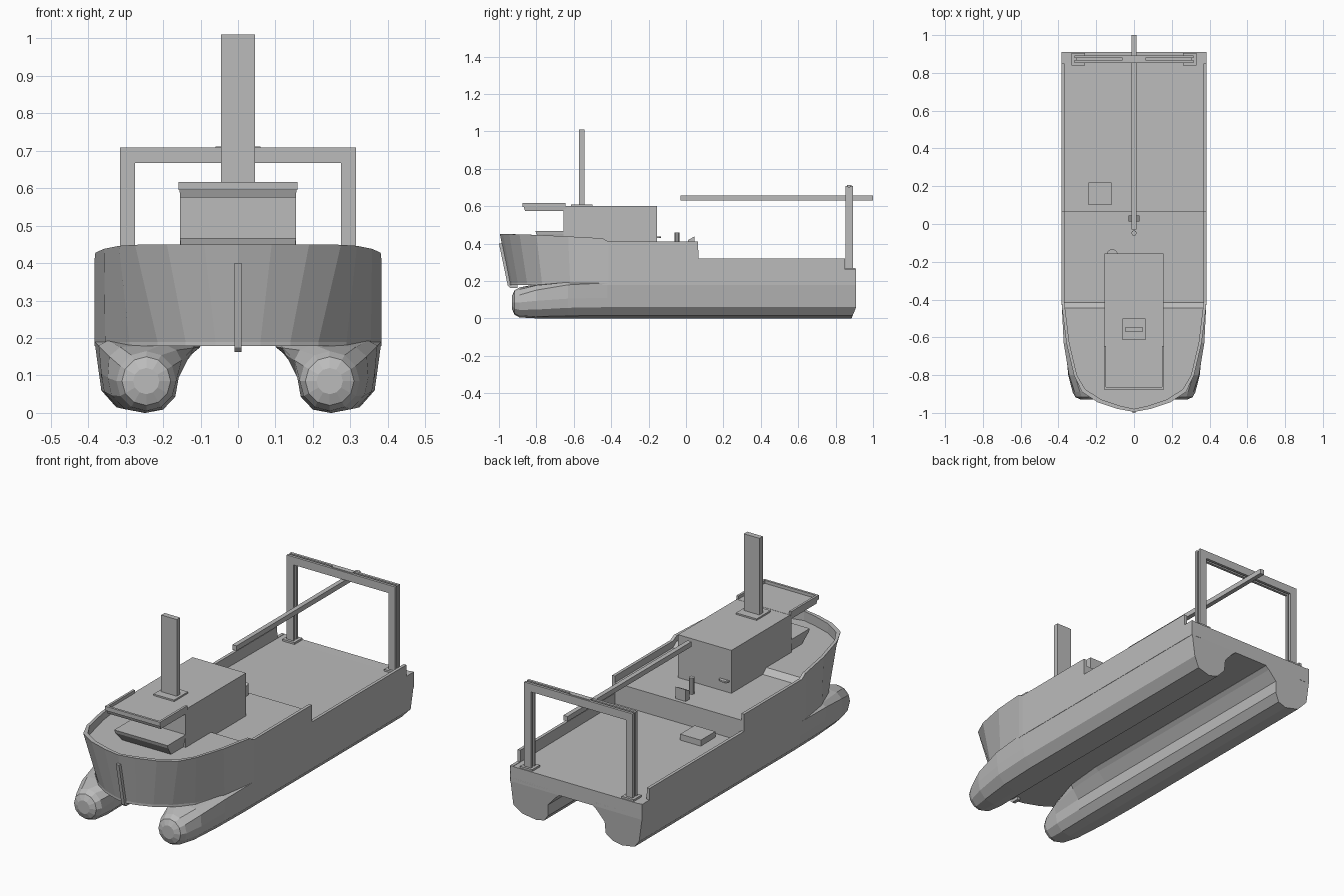
import bpy, bmesh, math

if "Cube" in bpy.data.objects:
    bpy.data.objects.remove(bpy.data.objects["Cube"])

grey = bpy.data.materials.new("plain_grey")
grey.diffuse_color = (0.5, 0.5, 0.5, 1)
grey.use_nodes = True
grey.node_tree.nodes["Principled BSDF"].inputs["Base Color"].default_value = grey.diffuse_color


def finish(name, bm):
    bmesh.ops.remove_doubles(bm, verts=bm.verts, dist=0.0002)
    bmesh.ops.dissolve_degenerate(bm, edges=bm.edges, dist=0.0001)
    bmesh.ops.recalc_face_normals(bm, faces=bm.faces)
    me = bpy.data.meshes.new(name)
    bm.to_mesh(me)
    bm.free()
    me.materials.append(grey)
    ob = bpy.data.objects.new(name, me)
    bpy.context.collection.objects.link(ob)
    return ob


def loft(name, rings):
    """Skin closed rings of equal point count and cap both ends."""
    bm = bmesh.new()
    vs = [[bm.verts.new(p) for p in r] for r in rings]
    n = len(rings[0])
    for a, b in zip(vs, vs[1:]):
        for i in range(n):
            j = (i + 1) % n
            bm.faces.new((a[i], a[j], b[j], b[i]))
    bm.faces.new(vs[0])
    bm.faces.new(vs[-1][::-1])
    return finish(name, bm)


def box(name, x0, x1, y0, y1, z0, z1):
    ring = [(x0, y0), (x1, y0), (x1, y1), (x0, y1)]
    return loft(name, [[(x, y, z) for x, y in ring] for z in (z0, z1)])


def side_profile(name, pts, hw):
    """Extrude a y-z outline across x."""
    return loft(name, [[(x, y, z) for y, z in pts] for x in (-hw, hw)])


def mirror_x(ob):
    m = ob.modifiers.new("mirror", 'MIRROR')
    m.use_axis = (True, False, False)


# Upper hull with bulwarks and stepped decks: y top, x top, z top, y low, x low, deck z
stations = [
    (.91, .383, .26, .91, .383, .258),
    (.85, .383, .26, .85, .383, .258),
    (.849, .383, .32, .849, .383, .258),
    (.066, .383, .32, .066, .383, .265),
    (.065, .383, .41, .065, .383, .375),
    (-.415, .383, .41, -.415, .383, .375),
    (-.445, .381, .428, -.445, .381, .40),
    (-.63, .358, .438, -.62, .355, .40),
    (-.80, .318, .446, -.77, .29, .40),
    (-.89, .275, .449, -.85, .215, .40),
    (-.945, .19, .45, -.90, .14, .40),
    (-.978, .09, .45, -.93, .06, .40),
    (-.995, .0, .45, -.942, .0, .40),
]
rings = []
for yt, xt, zt, yb, xb, zd in stations:
    t = 0.016
    xi = max(xt - t, 0)
    yi = yt + (t if yt < -.85 else 0)
    half = [(xb, yb, .178), (xb, yb, .19), (xt, yt, zt), (xi, yi, zt), (xi, yi, zd)]
    rings.append(half + [(-x, y, z) for x, y, z in half[::-1]])
loft("upper_hull", rings)

# Twin lower hulls, round at the nose
section = [(.36, .2), (.383, .19), (.372, .11), (.365, .06), (.325, .015), (.25, 0),
           (.2, .012), (.168, .05), (.165, .11), (.12, .16), (.10, .176), (.11, .2)]
rings = []
for y, r, k in [(-.93, .035, 0), (-.917, .065, 0), (-.89, .08, 0), (-.80, .09, .35),
                (-.63, .09, .82), (-.42, .08, 1), (.91, .08, 1)]:
    ring = []
    for i, (sx, sz) in enumerate(section):
        a = math.radians(60 - 30 * i)
        cx, cz = .245 + r * math.cos(a), max(.085 + r * math.sin(a), 0)
        x, z = cx + (sx - cx) * k, cz + (sz - cz) * k
        cut = .025 * (1 - min(z / .06, 1)) if y > .9 else 0
        ring.append((x, y - cut, z))
    rings.append(ring)
mirror_x(loft("side_hull", rings))

# Stem bar and tunnel keel
side_profile("stem_bar", [(-1.0, .40), (-.953, .175), (-.94, .162), (-.90, .162), (-.90, .40)], .009)

# Cabin, open front ledge and visor roof
box("cabin", -.155, .155, -.655, -.155, .37, .60)
loft("front_ledge", [
    [(-.14, -.75, .39), (.14, -.75, .39), (.14, -.60, .39), (-.14, -.60, .39)],
    [(-.153, -.80, .45), (.153, -.80, .45), (.153, -.60, .45), (-.153, -.60, .45)],
    [(-.155, -.805, .467), (.155, -.805, .467), (.155, -.60, .467), (-.155, -.60, .467)]])
loft("visor", [
    [(-.154, -.86, .575), (.154, -.86, .575), (.154, -.64, .575), (-.154, -.64, .575)],
    [(-.157, -.87, .601), (.157, -.87, .601), (.157, -.64, .601), (-.157, -.64, .601)]])
mirror_x(box("visor_side_rim", .147, .159, -.875, -.645, .595, .617))
box("visor_front_rim", -.159, .159, -.875, -.863, .595, .617)

# Mast
box("mast_base", -.06, .06, -.615, -.50, .598, .608)
box("mast", -.045, .045, -.572, -.544, .60, 1.01)


# Stern gantry: two outer frames with a recessed core between
def frame(name, y0, y1, d):
    xo, xi, zo, zi = .315 - d, .275 + d, .709 - d, .667 + d
    outer = [(-xo, .25), (-xo, zo), (xo, zo), (xo, .25)]
    inner = [(-xi, .25), (-xi, zi), (xi, zi), (xi, .25)]
    bm = bmesh.new()
    o, n = [[[bm.verts.new((x, y, z)) for x, z in ps] for y in (y0, y1)] for ps in (outer, inner)]
    for i in range(3):
        for s in (0, 1):
            bm.faces.new((o[s][i], o[s][i + 1], n[s][i + 1], n[s][i]))
        for p in (o, n):
            bm.faces.new((p[0][i], p[0][i + 1], p[1][i + 1], p[1][i]))
    for i in (0, 3):
        bm.faces.new((o[0][i], o[1][i], n[1][i], n[0][i]))
    finish(name, bm)


frame("gantry_front_frame", .853, .867, 0)
frame("gantry_core", .866, .879, .008)
frame("gantry_rear_frame", .878, .892, 0)
mirror_x(box("gantry_foot", .26, .33, .84, .905, .25, .268))
box("gantry_block", -.06, .06, .86, .885, .70, .712)

# Boom
box("boom", -.012, .012, -.03, 1.0, .63, .656)

# Deck fittings
box("deck_hatch", -.24, -.12, .10, .22, .25, .295)
side_profile("winch_box", [(.012, .37), (.045, .37), (.045, .437), (.012, .42)], .03)
bm = bmesh.new()
bmesh.ops.create_cone(bm, cap_ends=True, segments=10, radius1=.014, radius2=.014, depth=.09)
finish("bollard", bm).location = (0, -.048, .415)
arc = [(-.115 + .028 * math.cos(math.pi * i / 6), -.156 + .022 * math.sin(math.pi * i / 6)) for i in range(7)]
loft("cabin_step", [[(x, y, z) for x, y in arc] for z in (.43, .438)])
